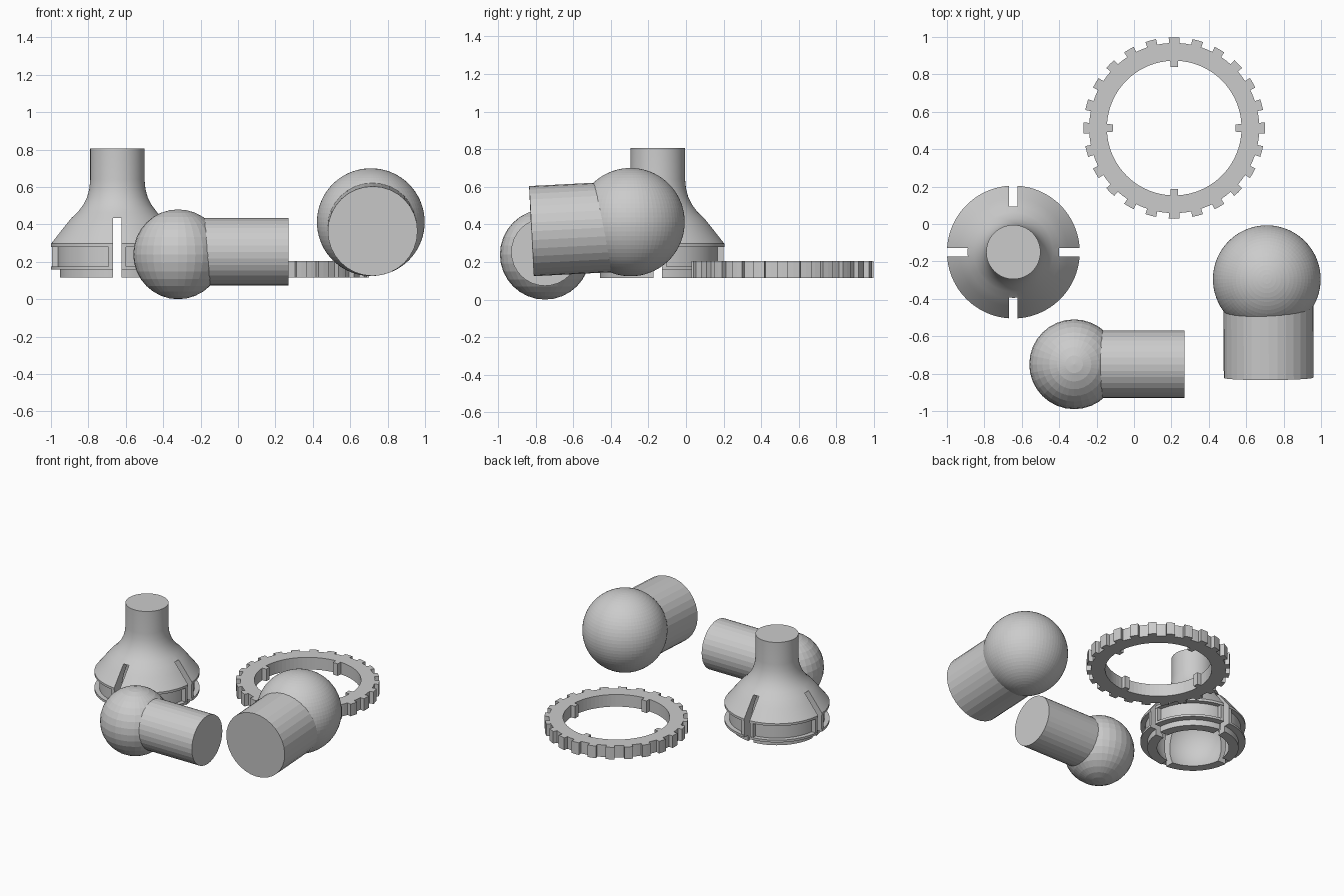
import bpy, bmesh
from math import cos, sin, pi, radians
from mathutils import Matrix, Vector

if "Cube" in bpy.data.objects:
    bpy.data.objects.remove(bpy.data.objects["Cube"])

grey = bpy.data.materials.new("plain_grey")
grey.use_nodes = True
grey.diffuse_color = (0.6, 0.6, 0.6, 1)
grey.node_tree.nodes["Principled BSDF"].inputs["Base Color"].default_value = (0.6, 0.6, 0.6, 1)


def add_object(name, bm, location=(0, 0, 0)):
    bmesh.ops.recalc_face_normals(bm, faces=bm.faces)
    mesh = bpy.data.meshes.new(name)
    bm.to_mesh(mesh)
    bm.free()
    mesh.materials.append(grey)
    obj = bpy.data.objects.new(name, mesh)
    obj.location = location
    bpy.context.collection.objects.link(obj)
    return obj


def activate(obj):
    bpy.ops.object.select_all(action='DESELECT')
    obj.select_set(True)
    bpy.context.view_layer.objects.active = obj


def ball(name, center, radius, segments):
    bm = bmesh.new()
    bmesh.ops.create_uvsphere(bm, u_segments=segments, v_segments=segments // 2, radius=radius)
    return add_object(name, bm, center)


def rod(name, start, end, radius, segments=32):
    start, end = Vector(start), Vector(end)
    axis = end - start
    bm = bmesh.new()
    bmesh.ops.create_cone(bm, cap_ends=True, segments=segments, radius1=radius,
                          radius2=radius, depth=axis.length)
    turn = Vector((0, 0, 1)).rotation_difference(axis).to_matrix()
    bmesh.ops.rotate(bm, matrix=turn, verts=bm.verts)
    return add_object(name, bm, (start + end) / 2)


def add_box(bm, size, center, angle=0):
    matrix = (Matrix.Rotation(angle, 4, 'Z') @ Matrix.Translation(center)
              @ Matrix.Diagonal((*size, 1)))
    bmesh.ops.create_cube(bm, size=1, matrix=matrix)


# Two ball joints with their stems
ball("small_ball", (-0.32, -0.75, 0.24), 0.24, 32)
rod("small_stem", (-0.3, -0.75, 0.253), (0.27, -0.75, 0.253), 0.18)
ball("large_ball", (0.71, -0.295, 0.412), 0.288, 72)
rod("large_stem", (0.718, -0.32, 0.39), (0.72, -0.822, 0.364), 0.24)

# Socket: outer bell profile, then the hollow spherical cavity
socket_at = (-0.645, -0.15, 0)
profile = [(0, 0.805), (0.145, 0.805), (0.145, 0.64), (0.15, 0.59), (0.162, 0.545),
           (0.182, 0.505), (0.212, 0.465), (0.25, 0.43), (0.29, 0.38), (0.325, 0.335),
           (0.355, 0.297), (0.355, 0.28), (0.322, 0.28), (0.322, 0.175),
           (0.355, 0.175), (0.355, 0.158), (0.308, 0.158), (0.308, 0.115)]
cavity_r, cavity_z = 0.27, 0.235
for i in range(15):
    a = radians(-26.4 + 116.4 * i / 14)
    profile.append((cavity_r * cos(a), cavity_z + cavity_r * sin(a)))
bm = bmesh.new()
verts = [bm.verts.new((r, 0, z)) for r, z in profile]
edges = [bm.edges.new(pair) for pair in zip(verts, verts[1:])]
bmesh.ops.spin(bm, geom=verts + edges, cent=(0, 0, 0), axis=(0, 0, 1),
               angle=2 * pi, steps=96, use_merge=False)
bmesh.ops.remove_doubles(bm, verts=bm.verts, dist=0.0002)
socket = add_object("socket", bm, socket_at)

# Four slots cut through the skirt
for angle in (0, pi / 2):
    bm = bmesh.new()
    add_box(bm, (0.9, 0.045, 0.435), (0, 0, 0.2175), angle)
    cutter = add_object("slot_cutter", bm, socket_at)
    cutter.hide_render = True
    cut = socket.modifiers.new("slot", 'BOOLEAN')
    cut.operation = 'DIFFERENCE'
    cut.solver = 'EXACT'
    cut.object = cutter
    activate(socket)
    bpy.ops.object.modifier_apply(modifier=cut.name)
    bpy.data.objects.remove(cutter)
activate(socket)
bpy.ops.object.shade_smooth_by_angle(angle=radians(25))

# Upright ribs flanking each slot in the groove
bm = bmesh.new()
for k in range(4):
    for side in (-1, 1):
        add_box(bm, (0.045, 0.024, 0.11), (0.3275, side * 0.0345, 0.2275), k * pi / 2)
add_object("slot_ribs", bm, socket_at)

# Locking ring: outer teeth all round, four inner keys
def toothed_outline(count, root, tip, half_angle, arc_steps):
    points = []
    pitch = 2 * pi / count
    for k in range(count):
        mid = k * pitch
        points += [(tip, mid - half_angle), (tip, mid), (tip, mid + half_angle)]
        gap = pitch - 2 * half_angle
        points += [(root, mid + half_angle + gap * i / arc_steps) for i in range(arc_steps + 1)]
    return [(r * cos(a), r * sin(a), 0, 1) for r, a in points]


curve = bpy.data.curves.new("locking_ring", 'CURVE')
curve.dimensions = '2D'
curve.fill_mode = 'BOTH'
curve.extrude = 0.045
for outline in (toothed_outline(24, 0.455, 0.485, radians(3.5), 2),
                toothed_outline(4, 0.36, 0.327, radians(3.4), 18)):
    spline = curve.splines.new('POLY')
    spline.points.add(len(outline) - 1)
    for point, co in zip(spline.points, outline):
        point.co = co
    spline.use_cyclic_u = True
    spline.use_smooth = False
curve.materials.append(grey)
ring = bpy.data.objects.new("locking_ring", curve)
ring.location = (0.215, 0.513, 0.16)
bpy.context.collection.objects.link(ring)
activate(ring)
bpy.ops.object.convert(target='MESH')
